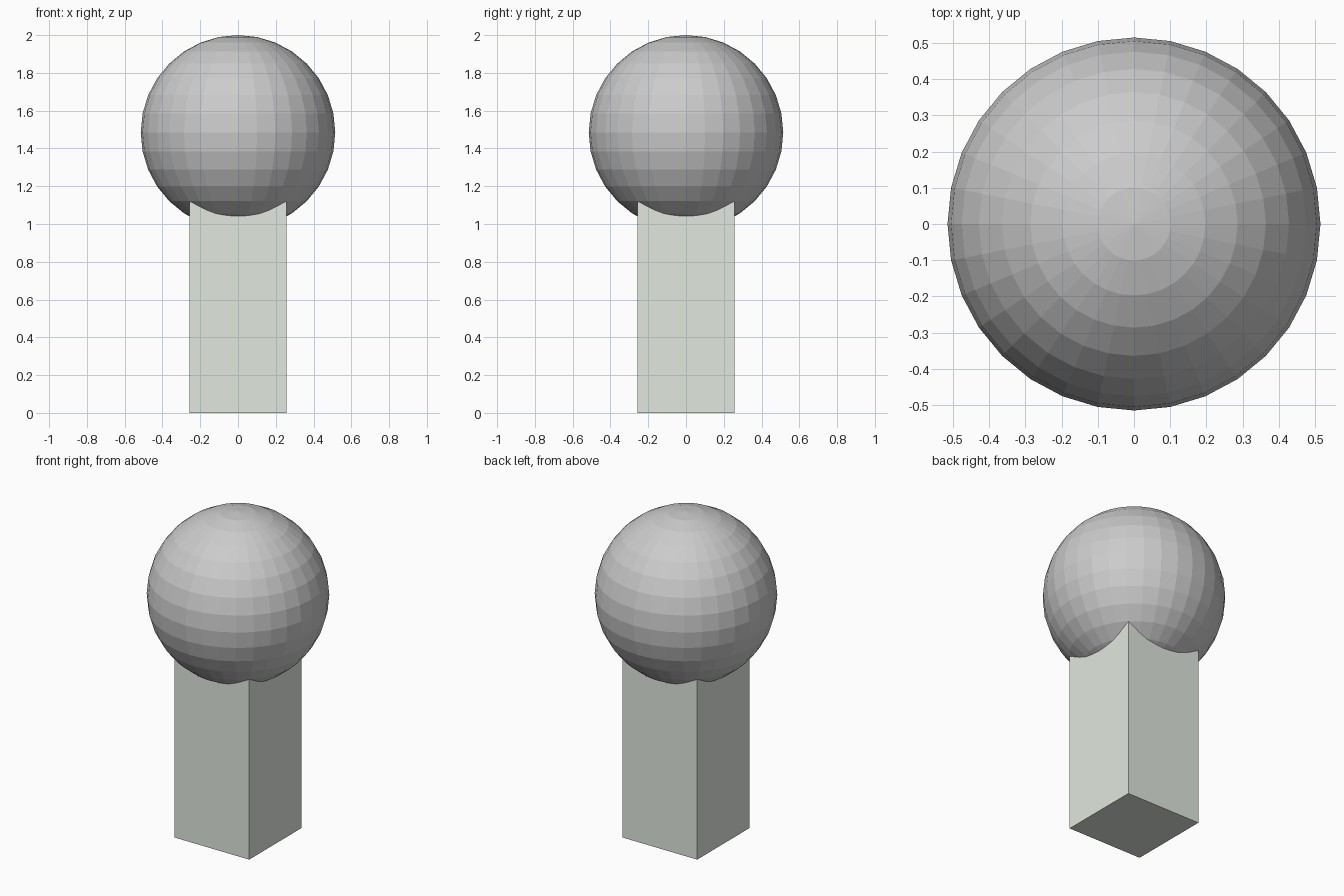
import bpy

if "Cube" in bpy.data.objects:
    bpy.data.objects.remove(bpy.data.objects["Cube"])

RADIUS = 0.515
HALF = RADIUS / 2
CENTRE_Z = 2.0 - RADIUS
POST_TOP = 1.24  # hidden inside the ball, above where the corners meet it

# Faceted ball on top
bpy.ops.mesh.primitive_uv_sphere_add(segments=32, ring_count=16, radius=RADIUS,
                                     location=(0, 0, CENTRE_Z))
bpy.context.object.name = "ball"

# Square post running up into the ball
bpy.ops.mesh.primitive_cube_add(size=1, location=(0, 0, POST_TOP / 2))
post = bpy.context.object
post.name = "post"
post.scale = (HALF * 2, HALF * 2, POST_TOP)
bpy.ops.object.transform_apply(location=False, rotation=False, scale=True)

# Slightly greenish grey for the post
mat = bpy.data.materials.new("post_grey")
mat.diffuse_color = (0.75, 0.80, 0.73, 1)
mat.use_nodes = True
mat.node_tree.nodes["Principled BSDF"].inputs["Base Color"].default_value = mat.diffuse_color
post.data.materials.append(mat)
